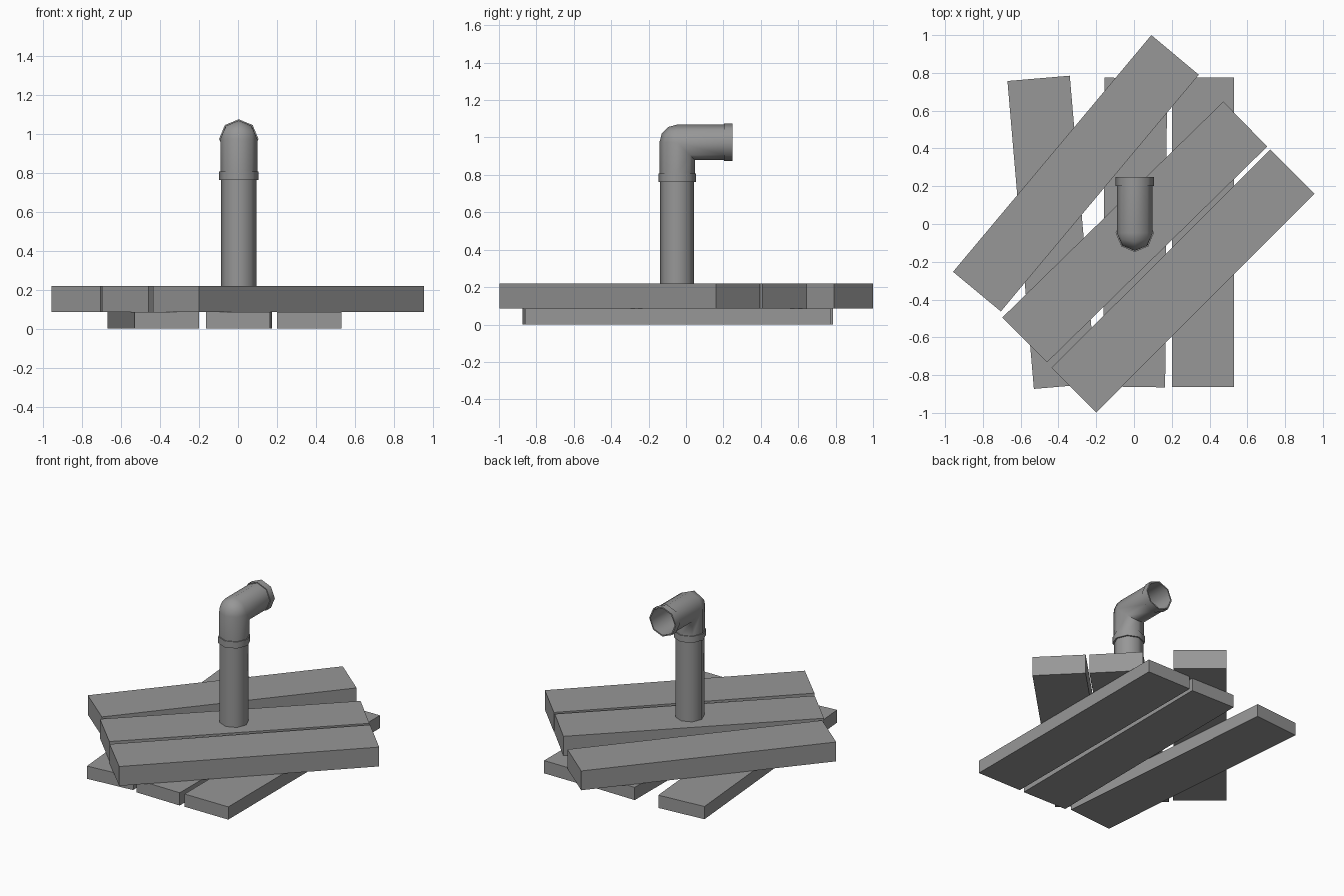
import bpy, bmesh
from math import sin, cos, pi
from mathutils import Vector

if "Cube" in bpy.data.objects:
    bpy.data.objects.remove(bpy.data.objects["Cube"])

SIDES = 8
CX, CY, CZ = 0.004, -0.047, 0.974      # centre of the elbow joint
R_PIPE, R_ELBOW, R_COLLAR, R_BORE = 0.091, 0.095, 0.101, 0.092

# dark grey for everything
grey = bpy.data.materials.new("dark_grey")
grey.diffuse_color = (0.31, 0.31, 0.31, 1)
grey.use_nodes = True
grey.node_tree.nodes["Principled BSDF"].inputs["Base Color"].default_value = grey.diffuse_color


def finish(bm, name):
    bmesh.ops.remove_doubles(bm, verts=bm.verts, dist=1e-5)
    bmesh.ops.recalc_face_normals(bm, faces=bm.faces)
    me = bpy.data.meshes.new(name)
    bm.to_mesh(me)
    bm.free()
    me.materials.append(grey)
    ob = bpy.data.objects.new(name, me)
    bpy.context.collection.objects.link(ob)
    return ob


def plank(name, corners, z0, z1):
    """Board extruded up from a four-corner outline."""
    bm = bmesh.new()
    low = [bm.verts.new((x, y, z0)) for x, y in corners]
    face = bm.faces.new(low)
    ext = bmesh.ops.extrude_face_region(bm, geom=[face])["geom"]
    top = [v for v in ext if isinstance(v, bmesh.types.BMVert)]
    bmesh.ops.translate(bm, verts=top, vec=(0, 0, z1 - z0))
    # the extrusion keeps the start face, so the board is closed
    return finish(bm, name)


def loft(name, rings):
    """Skin a row of rings and cap both ends."""
    bm = bmesh.new()
    vs = [[bm.verts.new(p) for p in ring] for ring in rings]
    for a, b in zip(vs, vs[1:]):
        for i in range(SIDES):
            j = (i + 1) % SIDES
            bm.faces.new((a[i], a[j], b[j], b[i]))
    bm.faces.new(vs[0])
    bm.faces.new(vs[-1])
    ob = finish(bm, name)
    bpy.ops.object.select_all(action='DESELECT')
    bpy.context.view_layer.objects.active = ob
    ob.select_set(True)
    bpy.ops.object.shade_smooth_by_angle(angle=50 * pi / 180)
    return ob


def angles():
    return [2 * pi * i / SIDES for i in range(SIDES)]


def upright(z, r):
    return [Vector((CX + r * sin(a), CY - r * cos(a), z)) for a in angles()]


def level(y, r):
    return [Vector((CX + r * sin(a), y, CZ + r * cos(a))) for a in angles()]


def bend(t, r):
    """Rounded on the outside of the bend, mitred on the inside."""
    pts = []
    for a in angles():
        x, c = CX + r * sin(a), r * cos(a)
        if c > 1e-6:
            pts.append(Vector((x, CY - c * cos(t), CZ + c * sin(t))))
        else:
            pts.append(Vector((x, CY - c, CZ + c)))
    return pts


# lower layer of boards
lower = [
    [(-0.67, 0.757), (-0.34, 0.785), (-0.20, -0.845), (-0.53, -0.873)],
    [(-0.155, 0.775), (0.175, 0.77), (0.165, -0.865), (-0.165, -0.86)],
    [(0.20, 0.775), (0.53, 0.775), (0.53, -0.862), (0.20, -0.862)],
]
# upper layer of boards
upper = [
    [(0.092, 1.0), (0.343, 0.79), (-0.705, -0.463), (-0.958, -0.253)],
    [(0.473, 0.648), (0.705, 0.41), (-0.46, -0.732), (-0.697, -0.495)],
    [(0.722, 0.395), (0.955, 0.16), (-0.20, -0.997), (-0.437, -0.762)],
]
for i, c in enumerate(lower, 1):
    plank(f"lower_plank_{i}", c, 0.0, 0.087)
for i, c in enumerate(upper, 1):
    plank(f"upper_plank_{i}", c, 0.087, 0.219)

# standing pipe
loft("standing_pipe", [upright(0.21, R_PIPE), upright(0.775, R_PIPE)])

# elbow with a collar at each end and a hollow, thin-walled mouth
rings = [upright(0.763, R_COLLAR), upright(0.807, R_COLLAR), upright(0.807, R_ELBOW)]
rings += [bend(k * pi / 6, R_ELBOW) for k in range(4)]
rings += [level(0.202, R_ELBOW), level(0.202, R_COLLAR), level(0.248, R_COLLAR),
          level(0.248, R_BORE), level(0.0, R_BORE)]
loft("elbow_pipe", rings)
